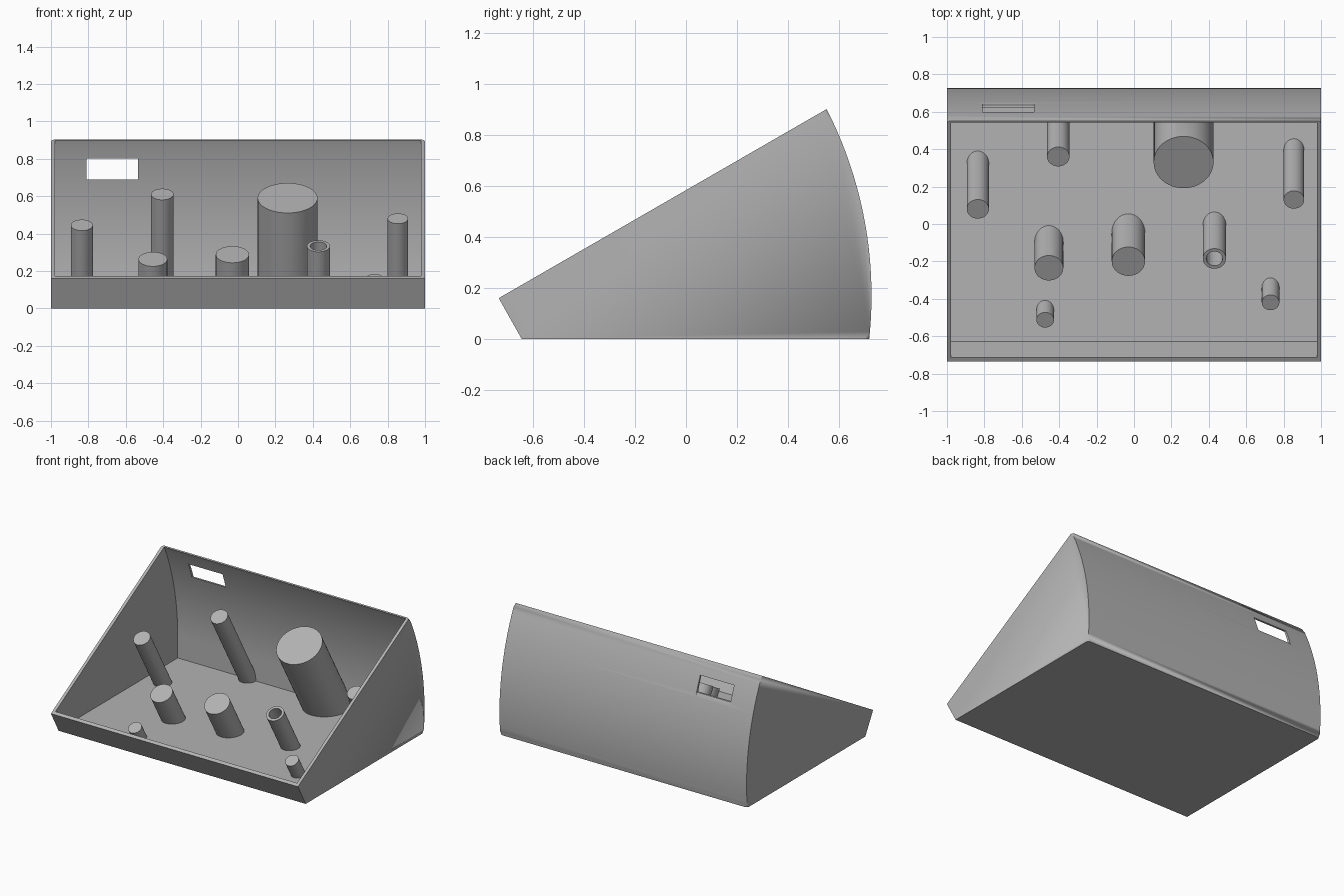
import bpy, bmesh, math
from mathutils import Matrix, Vector

cube = bpy.data.objects.get("Cube")
if cube:
    bpy.data.objects.remove(cube, do_unlink=True)

grey = bpy.data.materials.new("plain_grey")
grey.use_nodes = True
COLOUR = (0.45, 0.45, 0.45, 1)
grey.diffuse_color = COLOUR
grey.node_tree.nodes["Principled BSDF"].inputs["Base Color"].default_value = COLOUR

TILT = math.radians(30)                      # slope of the open face
AXIS = Vector((0, -math.sin(TILT), math.cos(TILT)))


def finish(name, bm):
    bmesh.ops.recalc_face_normals(bm, faces=bm.faces)
    mesh = bpy.data.meshes.new(name)
    bm.to_mesh(mesh)
    bm.free()
    mesh.materials.append(grey)
    obj = bpy.data.objects.new(name, mesh)
    bpy.context.collection.objects.link(obj)
    return obj


def arc(cy, cz, r, z0, z1, steps=32):
    """Points in (y, z) on the bulging back, from height z0 to z1."""
    a0, a1 = (math.asin((z - cz) / r) for z in (z0, z1))
    angles = [a0 + (a1 - a0) * i / steps for i in range(steps + 1)]
    return [(cy + r * math.cos(a), cz + r * math.sin(a)) for a in angles]


def prism(name, profile, x0, x1, round_from=None):
    """Extrude a (y, z) profile along x; optionally round its side edges."""
    bm = bmesh.new()
    ends = [[bm.verts.new((x, y, z)) for y, z in profile] for x in (x0, x1)]
    for ring in ends:
        bm.faces.new(ring)
    n = len(profile)
    for i in range(n):
        j = (i + 1) % n
        bm.faces.new((ends[0][i], ends[0][j], ends[1][j], ends[1][i]))
    if round_from is not None:
        edges = [bm.edges.get(pair) for ring in ends
                 for pair in zip(ring[round_from:], ring[round_from + 1:])]
        bmesh.ops.bevel(bm, geom=edges, offset=0.02, segments=4,
                        profile=0.5, affect='EDGES')
    return finish(name, bm)


def rod(name, x, y, z, radius, length):
    """Cylinder hanging down the tilted axis from its top centre."""
    bm = bmesh.new()
    centre = Vector((x, y, z)) - AXIS * length / 2
    bmesh.ops.create_cone(bm, cap_ends=True, segments=48, radius1=radius,
                          radius2=radius, depth=length,
                          matrix=Matrix.Translation(centre) @ Matrix.Rotation(TILT, 4, 'X'))
    return finish(name, bm)


def select(obj):
    bpy.ops.object.select_all(action='DESELECT')
    obj.select_set(True)
    bpy.context.view_layer.objects.active = obj


def boolean(obj, cutter, operation):
    mod = obj.modifiers.new("cut", 'BOOLEAN')
    mod.object, mod.operation, mod.solver = cutter, operation, 'EXACT'
    select(obj)
    bpy.ops.object.modifier_apply(modifier=mod.name)


def smooth(obj):
    select(obj)
    bpy.ops.object.shade_smooth_by_angle(angle=math.radians(30))


# Wedge-shaped case with a curved back
outer = [(-0.735, 0.16), (-0.645, 0)] + arc(-0.882, 0.17, 1.61, 0, 0.902)
case = prism("case", outer, -1, 1, round_from=2)

# Hollow inside, reaching out through the sloped open face
inner = [(-0.764, 0.259), (-0.627, 0.025), (0.70, 0.025)]
inner += arc(-1.026, 0.18, 1.726, 0.18, 0.893) + [(0.495, 0.98)]
cavity = prism("cavity_cutter", inner, -0.978, 0.978)
boolean(case, cavity, 'DIFFERENCE')

# Socket window in the back, with a sloped outer sill
window = prism("window_cutter", [(0.5, 0.69), (0.637, 0.69), (0.66, 0.65), (0.8, 0.65),
                                 (0.8, 0.80), (0.5, 0.80)], -0.81, -0.535)
boolean(case, window, 'DIFFERENCE')
smooth(case)

# Tilted pegs: top centre and radius, trimmed to the inside of the case
pegs = {
    "right_tall_peg": (-0.835, 0.08, 0.445, 0.059),
    "back_tall_peg": (-0.405, 0.36, 0.61, 0.06),
    "large_peg": (0.265, 0.33, 0.59, 0.16),
    "left_tall_peg": (0.855, 0.13, 0.48, 0.055),
    "right_middle_peg": (-0.455, -0.235, 0.263, 0.077),
    "centre_peg": (-0.03, -0.20, 0.288, 0.089),
    "hollow_peg": (0.43, -0.185, 0.333, 0.062),
    "right_short_peg": (-0.475, -0.513, 0.113, 0.047),
    "left_short_peg": (0.73, -0.42, 0.16, 0.047),
}
for name, (x, y, z, radius) in pegs.items():
    peg = rod(name, x, y, z, radius, z / math.cos(TILT) + 0.15)
    boolean(peg, cavity, 'INTERSECT')
    if name == "hollow_peg":
        bore_top = Vector((x, y, z)) + AXIS * 0.05
        bore = rod("bore_cutter", *bore_top, 0.044, 0.2)
        boolean(peg, bore, 'DIFFERENCE')
        bpy.data.objects.remove(bore, do_unlink=True)
    smooth(peg)

for cutter in (cavity, window):
    bpy.data.objects.remove(cutter, do_unlink=True)
